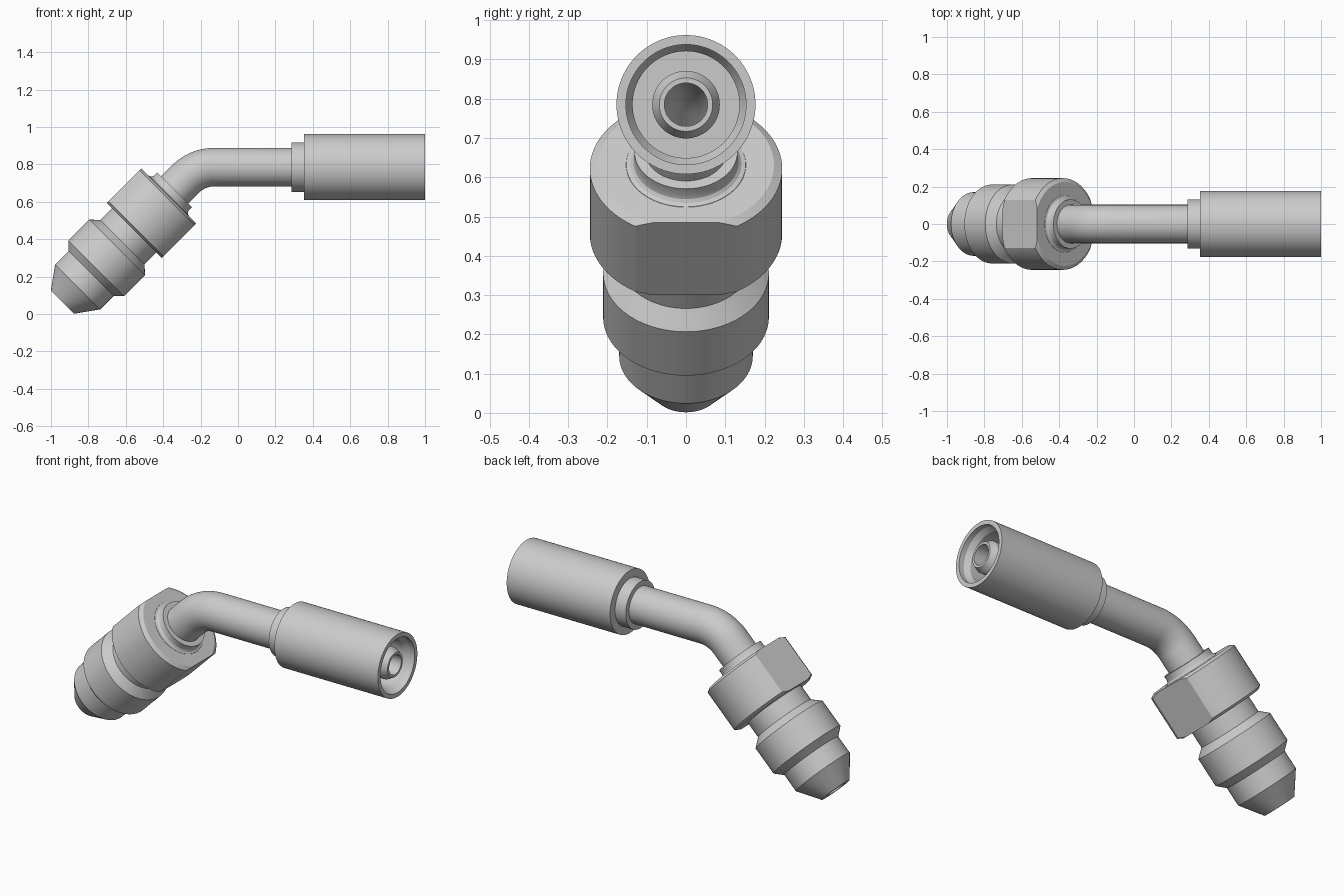
import bpy, bmesh
from math import sin, cos, pi, radians, tan
from mathutils import Vector

if "Cube" in bpy.data.objects:
    bpy.data.objects.remove(bpy.data.objects["Cube"])

N = 96
ELBOW = Vector((-0.217, 0, 0.785))            # where both axes cross
DOWN = Vector((-1, 0, -1)).normalized()       # axis of the fitting end
ALONG = Vector((1, 0, 0))                     # axis of the hose end
SIDE = Vector((0, 1, 0))
BORE = 0.055


def sweep_rings(bm, rings, closed):
    """Skin a list of equal vertex rings."""
    count = len(rings)
    for i in range(count if closed else count - 1):
        a, b = rings[i], rings[(i + 1) % count]
        for j in range(N):
            k = (j + 1) % N
            bm.faces.new((a[j], a[k], b[k], b[j]))


def ring(bm, centre, axis, r):
    up = axis.cross(SIDE)
    return [bm.verts.new(centre + r * (cos(2 * pi * j / N) * SIDE + sin(2 * pi * j / N) * up))
            for j in range(N)]


def finish(bm, name):
    bmesh.ops.recalc_face_normals(bm, faces=bm.faces)
    mesh = bpy.data.meshes.new(name)
    bm.to_mesh(mesh)
    bm.free()
    ob = bpy.data.objects.new(name, mesh)
    bpy.context.collection.objects.link(ob)
    bpy.ops.object.select_all(action='DESELECT')
    ob.select_set(True)
    bpy.context.view_layer.objects.active = ob
    bpy.ops.object.shade_smooth_by_angle(angle=radians(25))
    return ob


def lathe(profile, origin, axis):
    """Closed profile of (distance along axis, radius)."""
    bm = bmesh.new()
    sweep_rings(bm, [ring(bm, origin + axis * s, axis, r) for s, r in profile], True)
    return bm


# Threaded body with collar, neck and cone nose
body = [(0.172, BORE), (0.172, 0.131), (0.196, 0.131), (0.206, 0.134), (0.213, 0.141),
        (0.216, 0.152), (0.23, 0.16), (0.24, 0.167), (0.567, 0.167), (0.607, 0.211),
        (0.765, 0.211), (0.804, 0.170), (0.906, 0.170), (1.02, 0.088), (1.02, BORE)]
finish(lathe(body, ELBOW, DOWN), "fitting_body")

# Round nut with chamfered ends and two wrench flats
nut = [(0.217, 0.125), (0.217, 0.224), (0.230, 0.245), (0.465, 0.245), (0.478, 0.224), (0.478, 0.125)]
bm = lathe(nut, ELBOW, DOWN)
across = DOWN.cross(SIDE)
for sign in (1, -1):
    n = across * sign
    cut = bmesh.ops.bisect_plane(bm, geom=bm.verts[:] + bm.edges[:] + bm.faces[:], dist=1e-6,
                                 plane_co=ELBOW + n * 0.208, plane_no=n, clear_outer=True)
    edges = [e for e in cut['geom_cut'] if isinstance(e, bmesh.types.BMEdge)]
    bmesh.ops.holes_fill(bm, edges=edges, sides=0)
finish(bm, "nut")

# Bent tube: straight run, 45 degree arc, straight run
R = 0.22
t = R * tan(radians(22.5))
path = [(ELBOW + ALONG * 0.56, ALONG)]
for i in range(17):
    a = radians(45) * i / 16
    path.append((ELBOW + Vector((t - R * sin(a), 0, -R + R * cos(a))), Vector((cos(a), 0, sin(a)))))
path.append((ELBOW - DOWN * -0.19, -DOWN))
bm = bmesh.new()
outer = [ring(bm, c, d, 0.103) for c, d in path]
inner = [ring(bm, c, d, BORE) for c, d in reversed(path)]
sweep_rings(bm, outer + inner, True)
finish(bm, "bent_tube")

# Hose end, measured from x = 0
hose = Vector((0, 0, ELBOW.z))
finish(lathe([(0.285, 0.09), (0.285, 0.132), (0.37, 0.132), (0.37, 0.09)], hose, ALONG), "collar")
sleeve = [(0.352, 0.09), (0.352, 0.177), (1.0, 0.177), (1.0, 0.153), (0.97, 0.153),
          (0.94, 0.136), (0.42, 0.136), (0.42, 0.08)]
finish(lathe(sleeve, hose, ALONG), "crimp_sleeve")
nipple = [(0.33, BORE), (0.33, 0.086), (0.95, 0.086), (0.985, 0.068), (0.985, BORE)]
finish(lathe(nipple, hose, ALONG), "hose_nipple")
